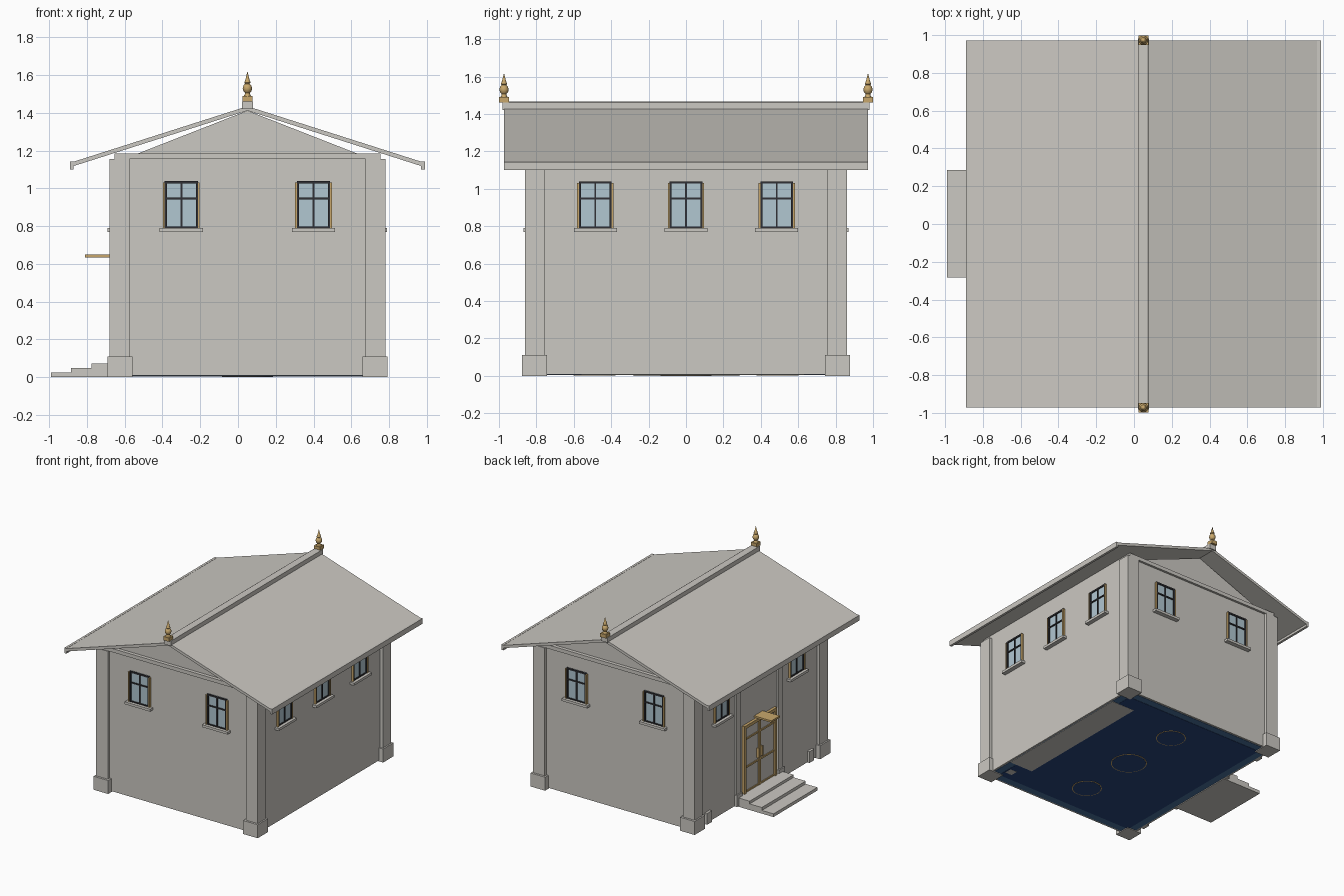
import bpy, bmesh, math
from mathutils import Matrix, Vector

if "Cube" in bpy.data.objects:
    bpy.data.objects.remove(bpy.data.objects["Cube"])


def material(name, rgb):
    m = bpy.data.materials.new(name)
    m.use_nodes = True
    m.diffuse_color = (*rgb, 1)
    m.node_tree.nodes["Principled BSDF"].inputs["Base Color"].default_value = (*rgb, 1)
    return m


STONE = material("pale stone", (0.6, 0.58, 0.54))
GOLD = material("warm gold", (0.58, 0.39, 0.15))
DARK = material("dark frame", (0.03, 0.03, 0.035))
GLASS = material("pale blue glass", (0.44, 0.57, 0.64))
NAVY = material("navy floor", (0.022, 0.06, 0.2))
SLATE = material("slate blue border", (0.065, 0.16, 0.33))

CX = 0.05             # centre line of the house
HX, HY = 0.705, 0.835  # half sizes of the wall block
WALL_TOP = 1.185


def finish(name, bm, mat):
    bmesh.ops.recalc_face_normals(bm, faces=bm.faces)
    mesh = bpy.data.meshes.new(name)
    bm.to_mesh(mesh)
    bm.free()
    mesh.materials.append(mat)
    ob = bpy.data.objects.new(name, mesh)
    bpy.context.collection.objects.link(ob)
    return ob


def box(name, xs, ys, zs, mat=STONE):
    bm = bmesh.new()
    spans = [sorted(s) for s in (xs, ys, zs)]
    size = [b - a for a, b in spans]
    mid = Vector([(a + b) / 2 for a, b in spans])
    bmesh.ops.create_cube(bm, size=1, matrix=Matrix.Translation(mid) @ Matrix.Diagonal((*size, 1)))
    return finish(name, bm, mat)


def prism(name, profile, y0, y1, mat=STONE):
    # extrude an x-z profile along y
    bm = bmesh.new()
    face = bm.faces.new([bm.verts.new((x, y0, z)) for x, z in profile])
    moved = bmesh.ops.extrude_face_region(bm, geom=[face])["geom"]
    verts = [g for g in moved if isinstance(g, bmesh.types.BMVert)]
    bmesh.ops.translate(bm, verts=verts, vec=(0, y1 - y0, 0))
    return finish(name, bm, mat)


def disc(name, x, y, radius, z0, z1, mat):
    bm = bmesh.new()
    bmesh.ops.create_cone(bm, cap_ends=True, segments=40, radius1=radius, radius2=radius,
                          depth=z1 - z0, matrix=Matrix.Translation((x, y, (z0 + z1) / 2)))
    return finish(name, bm, mat)


def on_wall(name, side, us, outs, zs, mat=STONE):
    # box on a wall: us runs along the wall, outs is the distance out of it
    sign = -1 if side in ("front", "right") else 1
    if side in ("front", "back"):
        return box(name, us, [sign * (HY + o) for o in outs], zs, mat)
    return box(name, [CX + sign * (HX + o) for o in outs], us, zs, mat)


def window(side, u):
    w, z0, z1 = 0.088, 0.79, 1.04
    label = side + "_window_"
    on_wall(label + "glass", side, (u - w, u + w), (-0.01, 0.003), (z0, z1), GLASS)
    for s in (-1, 1):
        on_wall(label + "stile", side, (u + s * w, u + s * (w - 0.011)), (-0.01, 0.012), (z0, z1), DARK)
        on_wall(label + "casing", side, (u + s * w, u + s * (w + 0.009)), (-0.01, 0.016), (z0, z1 - 0.008), GOLD)
    on_wall(label + "mullion", side, (u - 0.005, u + 0.005), (-0.01, 0.01), (z0, z1), DARK)
    for z, h in ((z0, 0.008), (0.942, 0.01), (z1 - 0.013, 0.013)):
        on_wall(label + "rail", side, (u - w, u + w), (-0.01, 0.011), (z, z + h), DARK)
    on_wall(label + "sill", side, (u - 0.115, u + 0.115), (-0.01, 0.035), (z0 - 0.02, z0))


# walls, gables and corner pilasters
box("walls", (CX - HX, CX + HX), (-HY, HY), (0.008, WALL_TOP))
for s in (-1, 1):
    prism("gable", [(CX - 0.58, WALL_TOP), (CX + 0.58, WALL_TOP), (CX, 1.412)],
          s * (HY - 0.01), s * (HY - 0.06))
    side = "front" if s < 0 else "back"
    on_wall("gable_cornice", side, (CX - HX, CX + HX), (-0.01, 0.018), (1.155, WALL_TOP))
    for t in (-1, 1):
        box("corner_pilaster", (CX + t * 0.625, CX + t * 0.73), (s * 0.755, s * 0.86), (0.1, 1.155))
        box("pilaster_base", (CX + t * 0.61, CX + t * 0.742), (s * 0.742, s * 0.877), (0, 0.11))

# roof slopes with eave boards
EAVE = 0.925
for t in (-1, 1):
    prism("roof_slope", [(CX, 1.435), (CX + t * EAVE, 1.14), (CX + t * EAVE, 1.117), (CX, 1.412)],
          -0.972, 0.972)
    box("eave_board", (CX + t * (EAVE - 0.005), CX + t * (EAVE + 0.014)), (-0.972, 0.972), (1.1, 1.143))
prism("ridge_cap", [(CX - 0.03, 1.42), (CX + 0.03, 1.42), (CX + 0.03, 1.46), (CX + 0.02, 1.466),
                    (CX - 0.02, 1.466), (CX - 0.03, 1.46)], -0.982, 0.982)

# turned finials on both ridge ends
FINIAL = [(0, 1.485), (0.021, 1.487), (0.013, 1.5), (0.012, 1.506), (0.021, 1.515), (0.025, 1.53),
          (0.021, 1.545), (0.012, 1.554), (0.017, 1.56), (0.011, 1.575), (0, 1.62)]
for s in (-1, 1):
    y = s * 0.973
    box("finial_foot", (CX - 0.026, CX + 0.026), (y - 0.026, y + 0.026), (1.46, 1.49), GOLD)
    bm = bmesh.new()
    pts = [bm.verts.new((CX + r, y, z)) for r, z in FINIAL]
    edges = [bm.edges.new(p) for p in zip(pts, pts[1:])]
    bmesh.ops.spin(bm, geom=pts + edges, cent=(CX, y, 0), axis=(0, 0, 1),
                   angle=math.tau, steps=16, use_duplicate=False)
    bmesh.ops.remove_doubles(bm, verts=bm.verts, dist=0.0005)
    finial = finish("finial", bm, GOLD)
    bpy.ops.object.select_all(action="DESELECT")
    finial.select_set(True)
    bpy.context.view_layer.objects.active = finial
    bpy.ops.object.shade_smooth_by_angle(angle=math.radians(40))

# windows
for side in ("front", "back"):
    for u in (CX - 0.35, CX + 0.35):
        window(side, u)
for u in (-0.485, 0, 0.485):
    window("left", u)
    if u:
        window("right", u)

# entrance: shallow piers, double door, small canopy and steps
for s in (-1, 1):
    on_wall("door_pier", "right", (s * 0.24, s * 0.3), (-0.01, 0.012), (0.008, 1.15))
    on_wall("door_pier_base", "right", (s * 0.235, s * 0.31), (-0.01, 0.022), (0.008, 0.1))
    on_wall("wall_foot_block", "right", (s * 0.63, s * 0.69), (-0.01, 0.02), (0.008, 0.1))
    on_wall("door_jamb", "right", (s * 0.185, s * 0.21), (-0.01, 0.022), (0.07, 0.62), GOLD)
    on_wall("door_leaf", "right", (0, s * 0.19), (-0.01, 0.005), (0.07, 0.6))
    on_wall("door_meeting_stile", "right", (s * 0.002, s * 0.014), (-0.01, 0.014), (0.07, 0.6), GOLD)
    on_wall("door_handle", "right", (s * 0.02, s * 0.03), (-0.01, 0.024), (0.3, 0.38), GOLD)
    for z in (0.07, 0.27, 0.5):
        on_wall("door_rail", "right", (s * 0.01, s * 0.19), (-0.01, 0.012), (z, z + 0.014), GOLD)
on_wall("door_head", "right", (-0.21, 0.21), (-0.01, 0.022), (0.6, 0.625), GOLD)
box("door_canopy", (-0.81, -0.64), (-0.055, 0.055), (0.635, 0.65), GOLD)
for x, z in ((-0.775, 0.072), (-0.885, 0.05), (-0.99, 0.026)):
    box("entrance_step", (x, -0.64), (-0.282, 0.285), (0, z))

# floor seen from underneath
box("floor_border", (CX - 0.69, CX + 0.69), (-0.82, 0.82), (0.006, 0.01), SLATE)
box("floor_field", (CX - 0.63, CX + 0.63), (-0.76, 0.76), (0.004, 0.01), NAVY)
box("floor_platform", (0.53, 0.74), (-0.56, 0.63), (0.003, 0.01))
box("floor_pad", (0.61, 0.67), (-0.7, -0.64), (0.003, 0.01))
for y, r in ((-0.49, 0.112), (0, 0.135), (0.49, 0.112)):
    disc("floor_ring", CX, y, r, 0.002, 0.01, GOLD)
    disc("floor_ring_field", CX, y, r - 0.007, 0.001, 0.01, NAVY)
